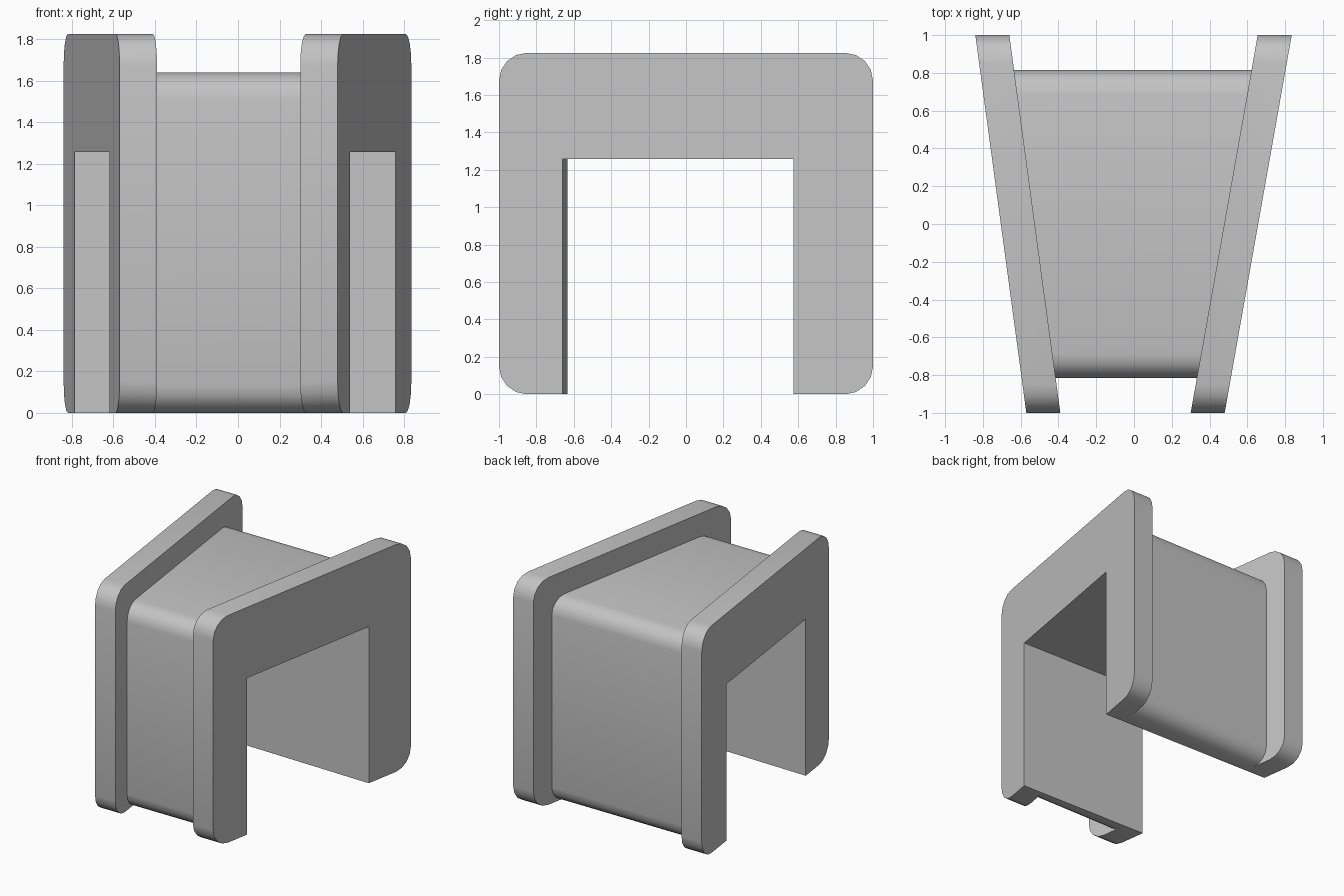
import bpy, bmesh, math

cube = bpy.data.objects.get("Cube")
if cube:
    bpy.data.objects.remove(cube, do_unlink=True)

grey = bpy.data.materials.new("plain_grey")
grey.use_nodes = True
colour = (0.55, 0.55, 0.55, 1)
grey.diffuse_color = colour
grey.node_tree.nodes["Principled BSDF"].inputs["Base Color"].default_value = colour

# Channel through the saddle, turned slightly about z
FRONT_WALL, BACK_WALL, CEILING, TURN = -0.648, 0.592, 1.257, -0.0217


# Side planes that flare toward the back: x = offset + slope * y
def plane(offset, slope):
    return lambda y: offset + slope * y


right_outer, right_inner = plane(-0.705, -0.135), plane(-0.525, -0.135)
left_inner, left_outer = plane(0.4775, 0.1775), plane(0.6575, 0.1775)


def profile(half, top, radius, side, steps=4):
    """Rounded block outline with the channel cut out, lying on one side plane."""
    pts = []
    corners = [(half, 0, -90), (half, top, 0), (-half, top, 90), (-half, 0, 180)]
    for y, z, start in corners:
        cy = y - math.copysign(radius, y)
        cz = z - radius if z else radius
        for i in range(steps + 1):
            a = math.radians(start + 90 * i / steps)
            pts.append((cy + radius * math.cos(a), cz + radius * math.sin(a)))
    for wall, z in [(FRONT_WALL, 0), (FRONT_WALL, CEILING),
                    (BACK_WALL, CEILING), (BACK_WALL, 0)]:
        y = wall
        for _ in range(4):
            y = wall + TURN * side(y)
        pts.append((y, z))
    return [(side(y), y, z) for y, z in pts]


def saddle_part(name, half, top, radius, side_a, side_b):
    bm = bmesh.new()
    a = [bm.verts.new(p) for p in profile(half, top, radius, side_a)]
    b = [bm.verts.new(p) for p in profile(half, top, radius, side_b)]
    bm.faces.new(a)
    bm.faces.new(b[::-1])
    for i in range(len(a)):
        j = (i + 1) % len(a)
        bm.faces.new((a[i], b[i], b[j], a[j]))
    bmesh.ops.recalc_face_normals(bm, faces=bm.faces)
    mesh = bpy.data.meshes.new(name)
    bm.to_mesh(mesh)
    bm.free()
    mesh.materials.append(grey)
    obj = bpy.data.objects.new(name, mesh)
    bpy.context.collection.objects.link(obj)
    bpy.ops.object.select_all(action='DESELECT')
    obj.select_set(True)
    bpy.context.view_layer.objects.active = obj
    bpy.ops.object.shade_smooth_by_angle(angle=math.radians(30))


# Two flanges with the lower body between them
saddle_part("right_flange", 1.0, 1.825, 0.15, right_outer, right_inner)
saddle_part("left_flange", 1.0, 1.825, 0.15, left_inner, left_outer)
saddle_part("body", 0.815, 1.64, 0.13, right_inner, left_inner)
